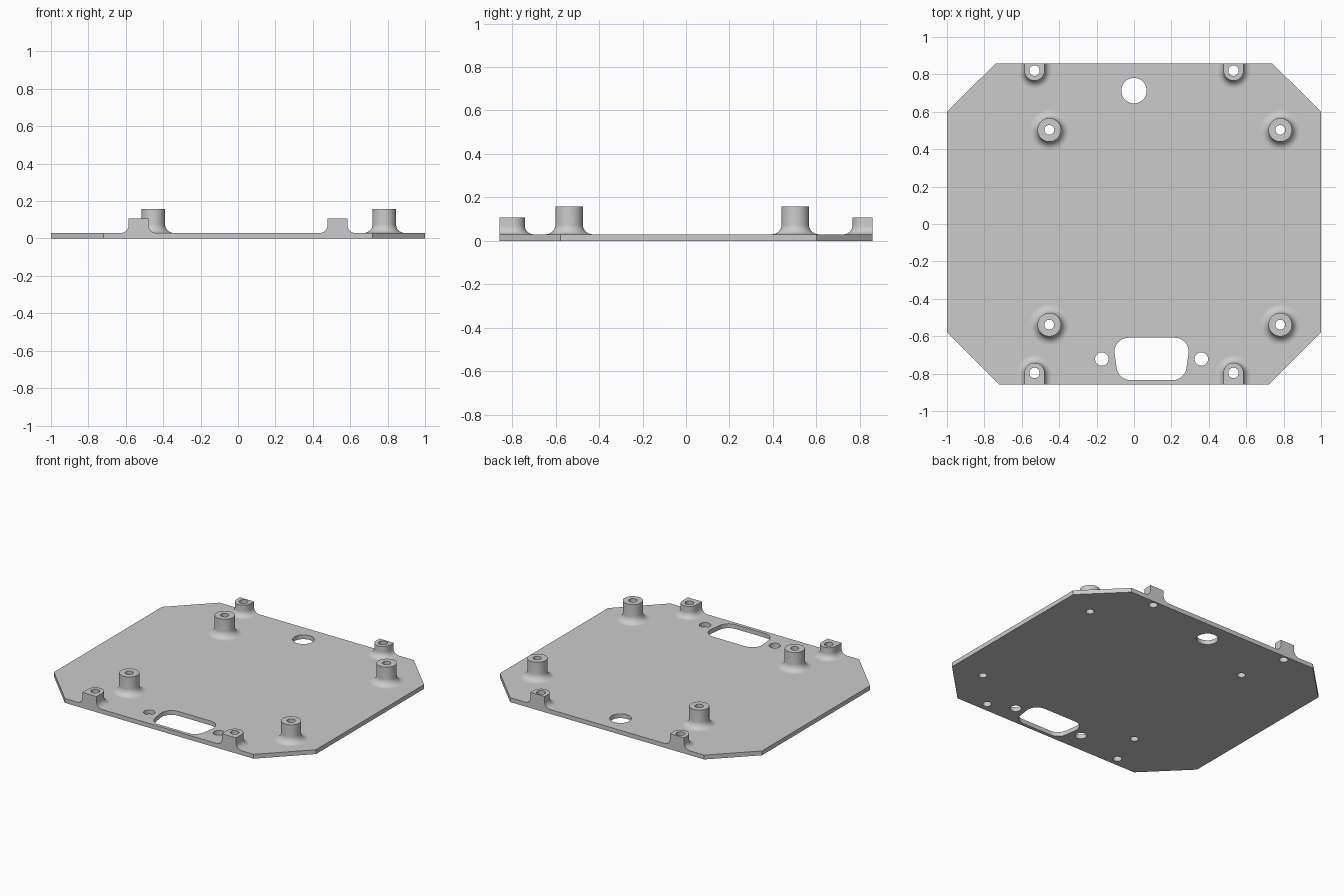
import bpy, bmesh
from math import sin, cos, pi, radians
from mathutils import Vector

if "Cube" in bpy.data.objects:
    bpy.data.objects.remove(bpy.data.objects["Cube"])

THICK = 0.03
EDGE_Y = 0.858

grey = bpy.data.materials.new("plain grey")
grey.use_nodes = True
colour = (0.6, 0.6, 0.6, 1)
grey.diffuse_color = colour
grey.node_tree.nodes["Principled BSDF"].inputs["Base Color"].default_value = colour


def arc(x, y, r, start=0, sweep=2 * pi, steps=40):
    """Counter-clockwise points; a full circle omits its repeated end."""
    count = steps if sweep == 2 * pi else steps + 1
    return [(x + r * cos(start + sweep * i / steps),
             y + r * sin(start + sweep * i / steps)) for i in range(count)]


def rounded(corners, r, steps=10):
    """Polygon with every corner replaced by an arc of radius r."""
    pts = [Vector(c) for c in corners]
    out = []
    for i, p in enumerate(pts):
        u = (pts[i - 1] - p).normalized()
        v = (pts[(i + 1) % len(pts)] - p).normalized()
        half = u.angle(v) / 2
        centre = p + (u + v).normalized() * r / sin(half)
        reach = r * cos(half) / sin(half)
        a = (p + u * reach - centre).normalized()
        b = (p + v * reach - centre).normalized()
        out += [tuple(centre + a.slerp(b, k / steps) * r) for k in range(steps + 1)]
    return out


def ring(bm, points, z):
    return [bm.verts.new((x, y, z)) for x, y in points]


def wall(bm, low, high):
    for i in range(len(low)):
        j = (i + 1) % len(low)
        bm.faces.new((low[i], low[j], high[j], high[i]))


def cap(bm, rings):
    """Flat face bounded by the first ring, pierced by the others."""
    edges = []
    for loop in rings:
        for i in range(len(loop)):
            edges.append(bm.edges.get((loop[i - 1], loop[i])))
    bmesh.ops.triangle_fill(bm, edges=edges, use_beauty=True, normal=(0, 0, 1))


def finish(bm, name):
    bmesh.ops.recalc_face_normals(bm, faces=bm.faces[:])
    mesh = bpy.data.meshes.new(name)
    bm.to_mesh(mesh)
    bm.free()
    mesh.materials.append(grey)
    obj = bpy.data.objects.new(name, mesh)
    bpy.context.collection.objects.link(obj)
    bpy.ops.object.select_all(action='DESELECT')
    obj.select_set(True)
    bpy.context.view_layer.objects.active = obj
    bpy.ops.object.shade_smooth_by_angle(angle=radians(30))


def boss(name, outline, hole, top, fillet, steps=10):
    """Bored boss with a concave foot; outline(offset) gives its section."""
    bm = bmesh.new()
    layers = []
    for i in range(steps + 1):
        a = pi / 2 * i / steps
        layers.append((fillet * (1 - sin(a)), THICK + fillet * (1 - cos(a))))
    layers.append((0, top))
    rings = [ring(bm, outline(off), z) for off, z in layers]
    for low, high in zip(rings, rings[1:]):
        wall(bm, low, high)
    bore_top, bore_low = ring(bm, hole, top), ring(bm, hole, THICK)
    wall(bm, bore_top, bore_low)
    cap(bm, [rings[-1], bore_top])
    finish(bm, name)


def lug_outline(x, y, r, side):
    """U-shaped section, open end flush with the plate edge."""
    def outline(off):
        w, d = r + off, EDGE_Y - abs(y)
        local = arc(0, 0, w, 0, pi, 20) + [(-w, -d), (w, -d)]
        return [(x - side * px, y - side * py) for px, py in local]
    return outline


holes = [
    arc(0, 0.713, 0.068),                    # cable hole
    arc(-0.172, -0.722, 0.036),              # connector screw holes
    arc(0.36, -0.722, 0.036),
    rounded([(-0.116, -0.608), (-0.083, -0.835),
             (0.271, -0.835), (0.304, -0.608)], 0.075),
]

# Round standoffs
for fb, y in (("front", -0.538), ("back", 0.503)):
    for lr, x in (("right", -0.453), ("left", 0.782)):
        bore = arc(x, y, 0.026)
        holes.append(bore)
        boss(f"{fb}_{lr}_standoff",
             lambda off, x=x, y=y: arc(x, y, 0.063 + off), bore, 0.157, 0.045)

# Lugs flush with the front and back edges
for fb, y, side in (("front", -0.796, -1), ("back", 0.82, 1)):
    for lr, x in (("right", -0.532), ("left", 0.532)):
        bore = arc(x, y, 0.028)
        holes.append(bore)
        boss(f"{fb}_{lr}_lug", lug_outline(x, y, 0.054, side), bore, 0.108, 0.04)

# Base plate with clipped corners
half = [(0.72, -EDGE_Y), (1, -0.578), (1, 0.6), (0.74, EDGE_Y)]
outer = half + [(-x, y) for x, y in reversed(half)]
bm = bmesh.new()
bottom = [ring(bm, pts, 0) for pts in [outer] + holes]
upper = [ring(bm, pts, THICK) for pts in [outer] + holes]
for low, high in zip(bottom, upper):
    wall(bm, low, high)
cap(bm, bottom)
cap(bm, upper)
finish(bm, "base_plate")
